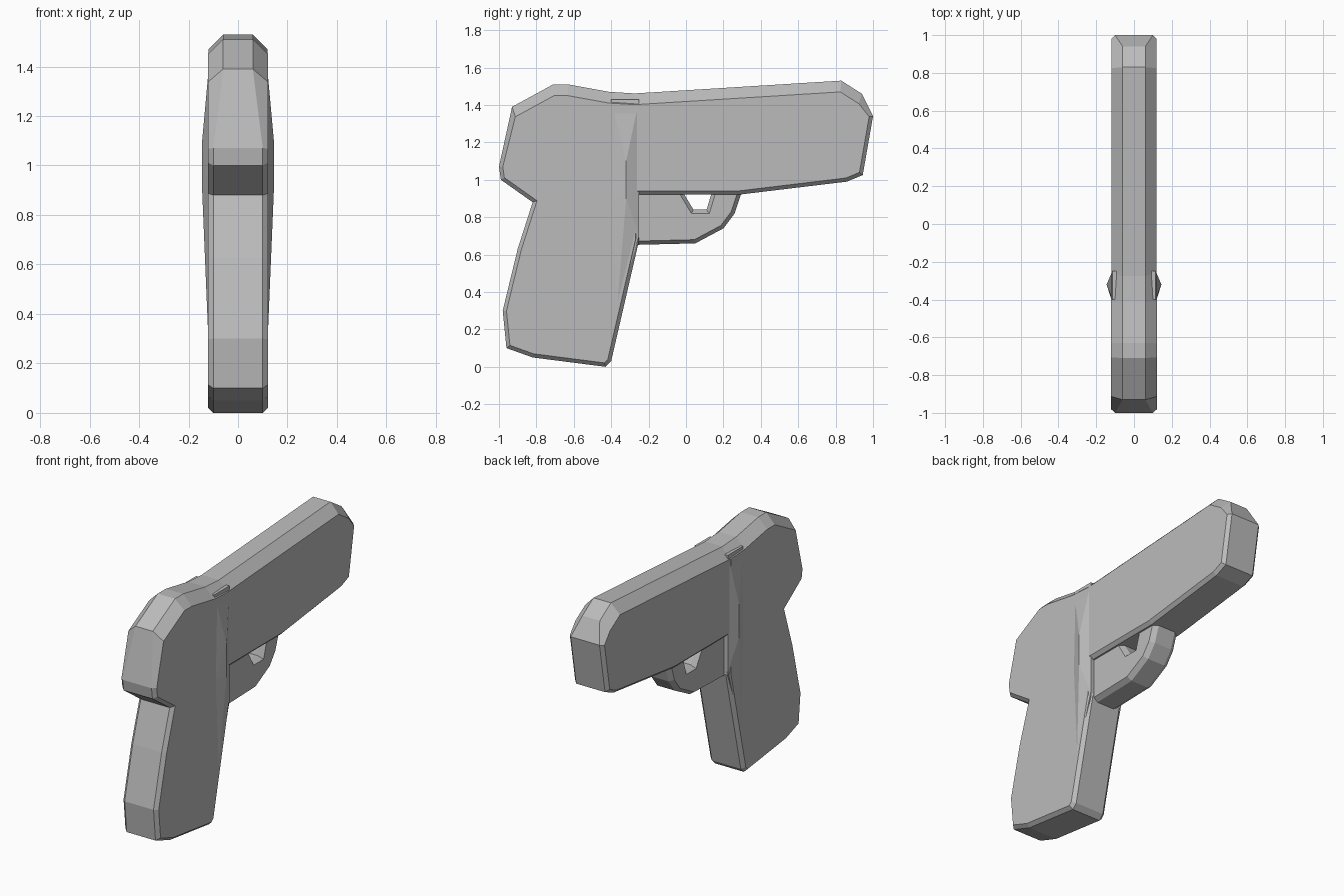
import bpy
import bmesh

cube = bpy.data.objects.get("Cube")
if cube:
    bpy.data.objects.remove(cube, do_unlink=True)

colour = (0.5, 0.5, 0.5, 1)
grey = bpy.data.materials.new("plain grey")
grey.use_nodes = True
grey.diffuse_color = colour
grey.node_tree.nodes["Principled BSDF"].inputs["Base Color"].default_value = colour


def finish(name, bm):
    """Turn the finished bmesh into a named grey object."""
    bmesh.ops.recalc_face_normals(bm, faces=bm.faces)
    mesh = bpy.data.meshes.new(name)
    bm.to_mesh(mesh)
    bm.free()
    mesh.materials.append(grey)
    obj = bpy.data.objects.new(name, mesh)
    bpy.context.collection.objects.link(obj)


def chamfered_slab(name, profile, rim, side, border, top_height=2, top_drop=0):
    """Extrude a (y, z) profile across x, then chamfer both of its sides.

    Above top_height the rim narrows and the side faces drop, which
    rounds the crown of the part.
    """
    bm = bmesh.new()
    near_cap = bm.faces.new([bm.verts.new((-rim, y, z)) for y, z in profile])
    extruded = bmesh.ops.extrude_face_region(
        bm, geom=[near_cap], use_keep_orig=True)["geom"]
    far_cap = next(item for item in extruded if isinstance(item, bmesh.types.BMFace))
    bmesh.ops.translate(bm, verts=far_cap.verts, vec=(rim * 2, 0, 0))
    bmesh.ops.recalc_face_normals(bm, faces=bm.faces)

    crown = [vert for vert in bm.verts if vert.co.z > top_height]
    for cap in (near_cap, far_cap):
        bmesh.ops.inset_individual(
            bm, faces=[cap], thickness=border, depth=side - rim, use_even_offset=True)
        for vert in cap.verts:
            if vert.co.z > top_height:
                vert.co.z -= top_drop
    for vert in crown:
        vert.co.x *= 0.6
    finish(name, bm)


# Long upper body
upper_profile = [
    (-0.3, 0.92), (0.28, 0.92), (0.86, 0.99), (0.945, 1.025),
    (1, 1.34), (0.94, 1.46), (0.83, 1.53), (-0.3, 1.46),
]
chamfered_slab("upper_body", upper_profile, rim=0.1, side=0.12,
               border=0.02, top_height=1.4, top_drop=0.04)

# Rear body with its overhang and slanted handle
handle_profile = [
    (-0.43, 0), (-0.82, 0.05), (-0.96, 0.1), (-0.98, 0.3), (-0.9, 0.63),
    (-0.82, 0.88), (-0.99, 1), (-1, 1.07), (-0.93, 1.39), (-0.71, 1.51),
    (-0.63, 1.51), (-0.41, 1.47), (-0.25, 1.46), (-0.25, 0.68), (-0.4, 0.03),
]
chamfered_slab("rear_body_and_handle", handle_profile, rim=0.1, side=0.122,
               border=0.02, top_height=1.35, top_drop=0.04)

# Looped guard beneath the upper body
guard_profile = [
    (-0.35, 0.65), (0.05, 0.66), (0.2, 0.74), (0.26, 0.82), (0.3, 0.94),
    (0.14, 0.94), (0.11, 0.84), (0.04, 0.84), (-0.02, 0.94), (-0.35, 0.94),
]
chamfered_slab("lower_guard", guard_profile, rim=0.06, side=0.09, border=0.02)

# Ridge that swells on both sides of the joint, as one hull through the body
ridge_points = [
    (0.115, -0.4, 1.43), (0.115, -0.25, 1.43), (0.145, -0.32, 1.1),
    (0.145, -0.32, 0.9), (0.12, -0.4, 0.9), (0.115, -0.25, 0.7), (0.12, -0.37, 0.3),
]
bm = bmesh.new()
for mirror in (-1, 1):
    for x, y, z in ridge_points:
        bm.verts.new((mirror * x, y, z))
bmesh.ops.convex_hull(bm, input=bm.verts)
finish("side_ridge", bm)
